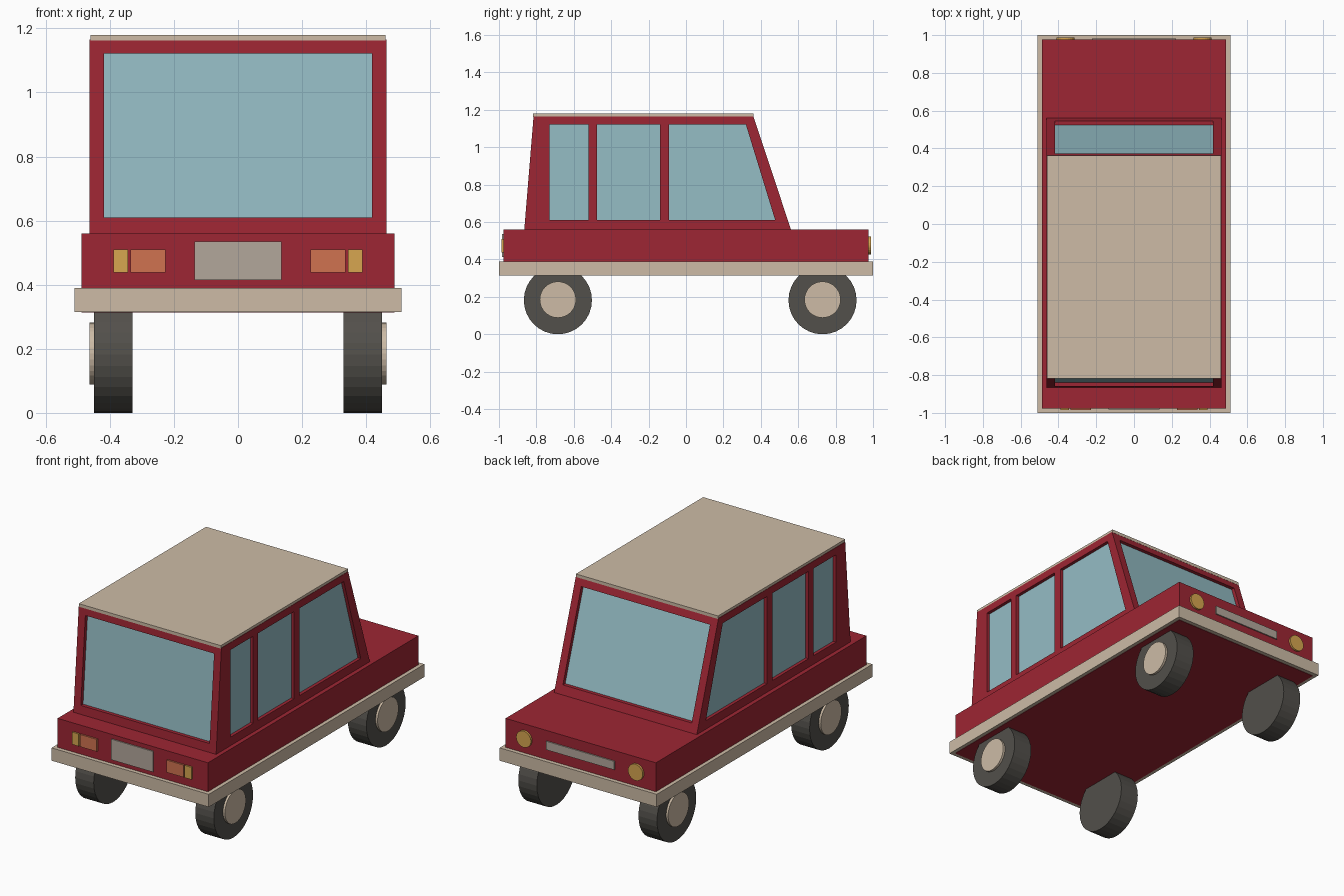
import bpy, bmesh
from math import pi
from mathutils import Matrix

if "Cube" in bpy.data.objects:
    bpy.data.objects.remove(bpy.data.objects["Cube"])


def mat(name, r, g, b):
    m = bpy.data.materials.new(name)
    m.diffuse_color = (r, g, b, 1)
    m.use_nodes = True
    m.node_tree.nodes["Principled BSDF"].inputs["Base Color"].default_value = m.diffuse_color
    return m


RED = mat("red paint", 0.34, 0.019, 0.033)
TAN = mat("tan", 0.61, 0.50, 0.38)
GLASS = mat("glass", 0.30, 0.51, 0.56)
RUBBER = mat("rubber", 0.085, 0.08, 0.07)
ORANGE = mat("orange lamp", 0.63, 0.17, 0.08)
YELLOW = mat("yellow lamp", 0.68, 0.38, 0.08)
GREY = mat("grey plate", 0.45, 0.39, 0.33)


def finish(name, bm, material):
    bmesh.ops.recalc_face_normals(bm, faces=bm.faces)
    me = bpy.data.meshes.new(name)
    bm.to_mesh(me)
    bm.free()
    ob = bpy.data.objects.new(name, me)
    bpy.context.collection.objects.link(ob)
    if material:
        me.materials.append(material)
    return ob


def prism(name, profile, x0, x1, material=None):
    """Side profile of (y, z) points extruded from x0 to x1."""
    bm = bmesh.new()
    face = bm.faces.new([bm.verts.new((x0, y, z)) for y, z in profile])
    ext = bmesh.ops.extrude_face_region(bm, geom=[face])
    verts = [v for v in ext["geom"] if isinstance(v, bmesh.types.BMVert)]
    bmesh.ops.translate(bm, verts=verts, vec=(x1 - x0, 0, 0))
    return finish(name, bm, material)


def box(name, x0, x1, y0, y1, z0, z1, material=None):
    return prism(name, [(y0, z0), (y1, z0), (y1, z1), (y0, z1)], x0, x1, material)


def disc(name, radius, depth, centre, axis, sides, material):
    bm = bmesh.new()
    rot = Matrix.Rotation(pi / 2, 4, "Y" if axis == "X" else "X")
    bmesh.ops.create_cone(bm, cap_ends=True, segments=sides, radius1=radius,
                          radius2=radius, depth=depth,
                          matrix=Matrix.Translation(centre) @ rot)
    return finish(name, bm, material)


# Lower body and bumper band
box("body", -0.488, 0.488, -0.976, 0.976, 0.313, 0.56, RED)
box("bumper_band", -0.51, 0.51, -1, 1, 0.315, 0.39, TAN)

# Cabin frame with window openings
cabin = prism("cabin_frame", [(-0.865, 0.555), (0.563, 0.555), (0.36, 1.165), (-0.815, 1.165)],
              -0.463, 0.463, RED)
openings = [
    prism("rear_side_cutter", [(-0.73, 0.61), (-0.52, 0.61), (-0.52, 1.122), (-0.73, 1.122)], -0.6, 0.6),
    prism("middle_side_cutter", [(-0.475, 0.61), (-0.14, 0.61), (-0.14, 1.122), (-0.475, 1.122)], -0.6, 0.6),
    prism("front_side_cutter", [(-0.09, 0.61), (0.477, 0.61), (0.32, 1.122), (-0.09, 1.122)], -0.6, 0.6),
    box("end_window_cutter", -0.418, 0.418, -1.1, 1.1, 0.61, 1.122),
]
for cutter in openings:
    cutter.hide_render = True
    cutter.hide_viewport = True
    mod = cabin.modifiers.new(cutter.name, "BOOLEAN")
    mod.operation = "DIFFERENCE"
    mod.solver = "EXACT"
    mod.object = cutter

# Glass sits just inside the frame
prism("window_glass", [(-0.842, 0.58), (0.533, 0.58), (0.345, 1.145), (-0.796, 1.145)],
      -0.444, 0.444, GLASS)
box("roof_panel", -0.461, 0.461, -0.818, 0.362, 1.162, 1.18, TAN)

# Wheels with outer hub caps
for side, s in (("left", -1), ("right", 1)):
    for end, y in (("rear", -0.685), ("front", 0.73)):
        disc(f"{end}_{side}_tyre", 0.182, 0.12, (s * 0.39, y, 0.182), "X", 32, RUBBER)
        disc(f"{end}_{side}_hub", 0.097, 0.04, (s * 0.443, y, 0.185), "X", 32, TAN)

    # Lamps
    disc(f"{side}_headlamp", 0.048, 0.03, (s * 0.363, 0.973, 0.475), "Y", 24, YELLOW)
    box(f"{side}_tail_lamp", s * 0.227, s * 0.336, -0.986, -0.96, 0.438, 0.51, ORANGE)
    box(f"{side}_turn_lamp", s * 0.344, s * 0.388, -0.986, -0.96, 0.438, 0.51, YELLOW)

# Grille and number plate panel
box("grille", -0.222, 0.222, 0.96, 0.983, 0.45, 0.5, GREY)
box("rear_plate", -0.136, 0.136, -0.983, -0.96, 0.414, 0.535, GREY)
